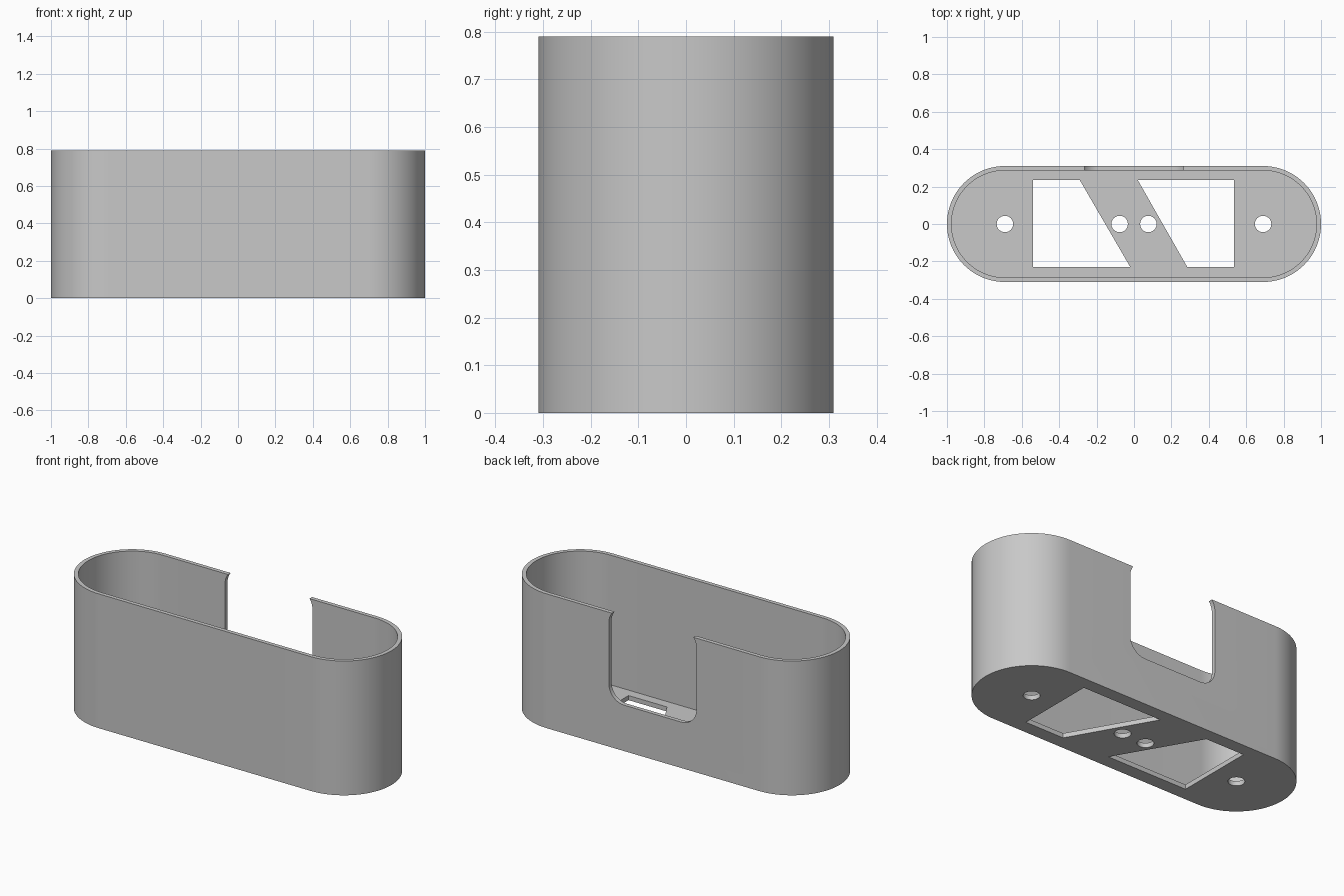
import bpy
import bmesh
from math import cos, sin, pi
from mathutils import Matrix, Vector

if "Cube" in bpy.data.objects:
    bpy.data.objects.remove(bpy.data.objects["Cube"])

HEIGHT, RADIUS, WALL, FLOOR = 0.79, 0.31, 0.024, 0.027
END_X = 1 - RADIUS

grey = bpy.data.materials.new("plain_grey")
grey.use_nodes = True
colour = (0.58, 0.58, 0.58, 1)
grey.diffuse_color = colour
grey.node_tree.nodes["Principled BSDF"].inputs["Base Color"].default_value = colour


def arc(cx, cy, r, start, sweep, steps):
    angles = [start + sweep * i / steps for i in range(steps + 1)]
    return [(cx + r * cos(a), cy + r * sin(a)) for a in angles]


def stadium(r):
    return arc(END_X, 0, r, -pi / 2, pi, 40) + arc(-END_X, 0, r, pi / 2, pi, 40)


def rounded_rect(x, low, high, r):
    corners = [(x - r, high - r), (r - x, high - r), (r - x, low + r), (x - r, low + r)]
    return [p for i, c in enumerate(corners) for p in arc(*c, r, i * pi / 2, pi / 2, 10)]


def prism(name, outline, low, high, matrix=Matrix()):
    """Extrude a closed 2D outline from low to high along z."""
    bm = bmesh.new()
    base = bm.faces.new([bm.verts.new((x, y, low)) for x, y in outline])
    top = bmesh.ops.extrude_face_region(bm, geom=[base])["geom"]
    verts = [v for v in top if isinstance(v, bmesh.types.BMVert)]
    bmesh.ops.translate(bm, verts=verts, vec=Vector((0, 0, high - low)))
    bmesh.ops.transform(bm, matrix=matrix, verts=bm.verts)
    bmesh.ops.recalc_face_normals(bm, faces=bm.faces)
    mesh = bpy.data.meshes.new(name)
    bm.to_mesh(mesh)
    bm.free()
    mesh.materials.append(grey)
    obj = bpy.data.objects.new(name, mesh)
    bpy.context.collection.objects.link(obj)
    return obj


# Outer body and the hollow inside it
housing = prism("housing", stadium(RADIUS), 0, HEIGHT)
cutters = [prism("cavity_cutter", stadium(RADIUS - WALL), FLOOR, HEIGHT + 0.2)]

# Rounded opening in the back wall, slightly narrowed at the rim
upright = Matrix.Rotation(pi / 2, 4, "X")
cutters.append(prism("notch_cutter", rounded_rect(0.285, 0.27, 0.83, 0.1), -0.45, -0.2, upright))

# Slanted windows through the floor
left_window = [(0.02, 0.235), (0.285, -0.23), (0.535, -0.23), (0.535, 0.235)]
right_window = [(-0.54, 0.235), (-0.54, -0.23), (-0.02, -0.23), (-0.29, 0.235)]
for outline in (left_window, right_window):
    cutters.append(prism("window_cutter", outline, -0.1, 0.1))

# Screw holes through the floor
for x in (-END_X, -0.077, 0.077, END_X):
    cutters.append(prism("hole_cutter", arc(x, 0, 0.044, 0, 2 * pi, 32)[:-1], -0.1, 0.1))

for cutter in cutters:
    cut = housing.modifiers.new(cutter.name, "BOOLEAN")
    cut.operation, cut.solver, cut.object = "DIFFERENCE", "EXACT", cutter

# Bake the cuts and discard the cutters
graph = bpy.context.evaluated_depsgraph_get()
result = bpy.data.meshes.new_from_object(housing.evaluated_get(graph))
housing.modifiers.clear()
housing.data = result
for cutter in cutters:
    bpy.data.objects.remove(cutter)

bpy.ops.object.select_all(action="DESELECT")
housing.select_set(True)
bpy.context.view_layer.objects.active = housing
bpy.ops.object.shade_smooth_by_angle(angle=pi / 6)
